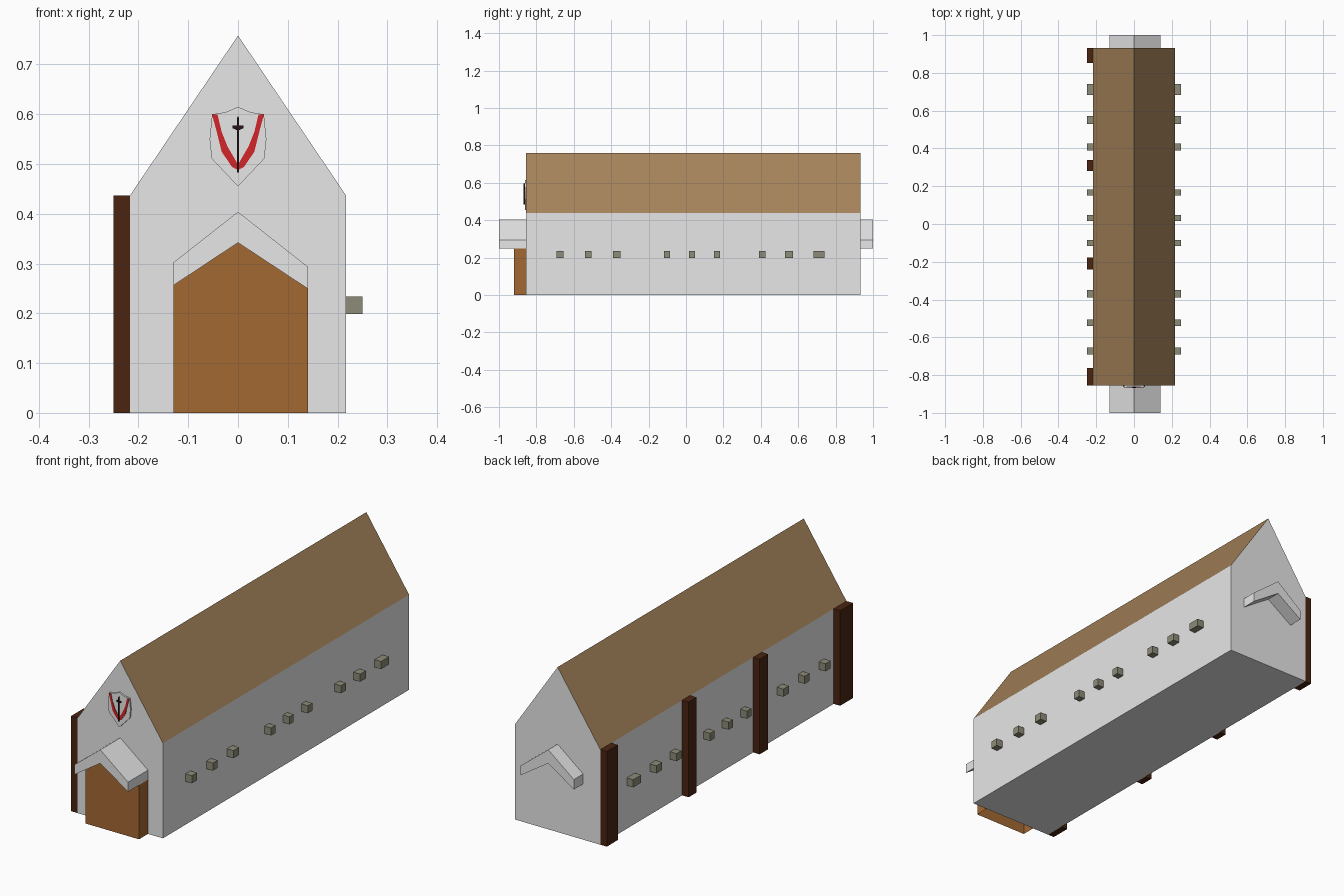
import bpy, bmesh

if "Cube" in bpy.data.objects:
    bpy.data.objects.remove(bpy.data.objects["Cube"])


def material(name, rgb):
    m = bpy.data.materials.new(name)
    m.diffuse_color = (*rgb, 1)
    m.use_nodes = True
    m.node_tree.nodes["Principled BSDF"].inputs["Base Color"].default_value = m.diffuse_color
    return m


WHITE = material("plaster white", (0.8, 0.8, 0.8))
ROOF = material("roof brown", (0.376, 0.227, 0.102))
DOOR = material("door orange brown", (0.37, 0.14, 0.033))
POST = material("dark timber", (0.069, 0.0185, 0.0056))
STONE = material("grey stone", (0.266, 0.258, 0.188))
RED = material("red paint", (0.65, 0.0185, 0.022))
DARK = material("dark blade", (0.022, 0.007, 0.006))


def extrude(name, outline, y0, y1, *mats):
    """Extrude an (x, z) outline along y."""
    bm = bmesh.new()
    front = [bm.verts.new((x, y0, z)) for x, z in outline]
    back = [bm.verts.new((x, y1, z)) for x, z in outline]
    bm.faces.new(front)
    bm.faces.new(back[::-1])
    n = len(outline)
    for i in range(n):
        j = (i + 1) % n
        bm.faces.new((front[i], back[i], back[j], front[j]))
    bmesh.ops.recalc_face_normals(bm, faces=bm.faces)
    me = bpy.data.meshes.new(name)
    bm.to_mesh(me)
    bm.free()
    ob = bpy.data.objects.new(name, me)
    bpy.context.collection.objects.link(ob)
    for m in mats:
        me.materials.append(m)
    return ob


def box(name, x0, x1, y0, y1, z0, z1, mat):
    return extrude(name, [(x0, z0), (x1, z0), (x1, z1), (x0, z1)], y0, y1, mat)


W, EAVE, FRONT, BACK = 0.217, 0.437, -0.855, 0.932

# Hall: walls with the two roof slopes coloured brown
hall = extrude("hall", [(-W, 0), (W, 0), (W, EAVE), (0, 0.758), (-W, EAVE)],
               FRONT, BACK, WHITE, ROOF)
for p in hall.data.polygons:
    if p.normal.z > 0.3:
        p.material_index = 1

# Gabled canopy beam, projecting from both ends
extrude("canopy", [(-0.13, 0.256), (0, 0.342), (0.141, 0.249),
                   (0.141, 0.293), (0, 0.404), (-0.13, 0.302)], -1, 1, WHITE)

# Entrance box below the canopy, open underneath
door = extrude("entrance", [(-0.13, 0), (0.141, 0), (0.141, 0.249),
                            (0, 0.342), (-0.13, 0.256)], -0.92, FRONT, DOOR)
bm = bmesh.new()
bm.from_mesh(door.data)
bmesh.ops.delete(bm, geom=[f for f in bm.faces if f.normal.z < -0.9], context='FACES')
bm.to_mesh(door.data)
bm.free()

# Timber posts along the left wall
for y0, y1 in [(-0.855, -0.762), (-0.24, -0.178), (0.28, 0.338), (0.852, 0.932)]:
    box("post", -0.25, -W, y0, y1, 0, EAVE, POST)

# Stone blocks on both long walls
for y0, y1 in [(-0.692, -0.655), (-0.54, -0.505), (-0.39, -0.35),
               (-0.117, -0.085), (0.017, 0.047), (0.15, 0.182),
               (0.39, 0.426), (0.53, 0.572), (0.682, 0.74)]:
    box("wall_block", W, 0.25, y0, y1, 0.199, 0.234, STONE)
    box("wall_block", -0.25, -W, y0, y1, 0.199, 0.234, STONE)

# Shield plate on the front gable
half = [(0.025, 0.604), (0.052, 0.6), (0.057, 0.55), (0.053, 0.511)]
extrude("shield", [(0, 0.615)] + half + [(0, 0.455)] +
        [(-x, z) for x, z in half[::-1]], -0.862, FRONT, WHITE)

# Curved red stripes, one per side
for s in (-1, 1):
    stripe = [(0.052, 0.599), (0.041, 0.599), (0.033, 0.565), (0.021, 0.535),
              (0, 0.499), (0, 0.488), (0.012, 0.494), (0.033, 0.525), (0.042, 0.562)]
    extrude("shield_stripe", [(s * x, z) for x, z in stripe], -0.8645, -0.861, RED)

# Sword: blade, guard
extrude("sword_blade", [(-0.0025, 0.483), (0.0025, 0.483), (0.0025, 0.592),
                        (0, 0.596), (-0.0025, 0.592)], -0.868, -0.861, DARK)
extrude("sword_guard", [(-0.011, 0.572), (0, 0.567), (0.011, 0.572),
                        (0.011, 0.577), (-0.011, 0.577)], -0.867, -0.861, DARK)
